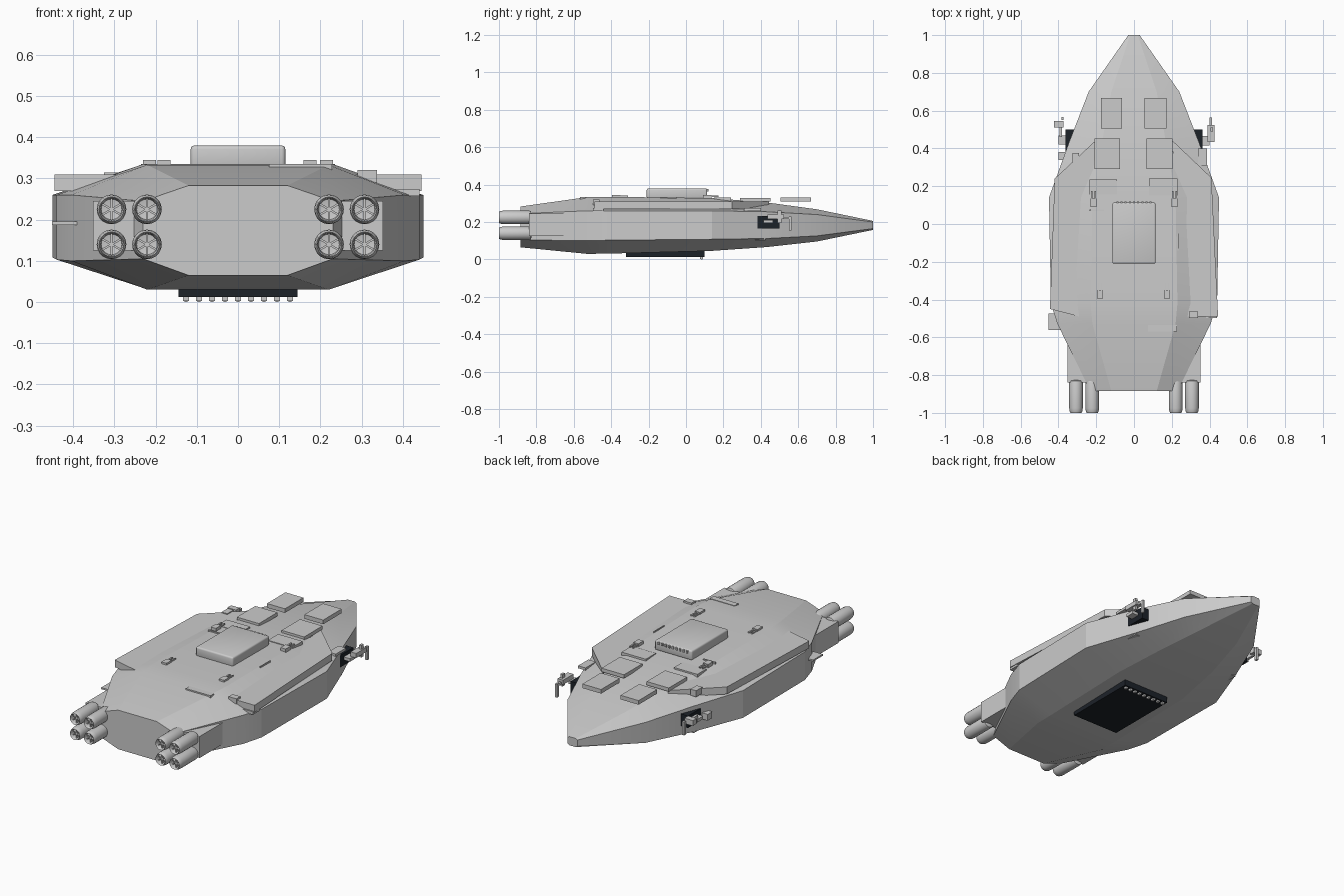
import bpy, bmesh, math
from mathutils import Matrix, Vector

dark = bpy.data.materials.new("dark_metal")
dark.diffuse_color = (0.012, 0.016, 0.022, 1)


def finish(name, bm, mat=None, smooth=None):
    bmesh.ops.recalc_face_normals(bm, faces=bm.faces)
    me = bpy.data.meshes.new(name)
    bm.to_mesh(me)
    bm.free()
    ob = bpy.data.objects.new(name, me)
    bpy.context.collection.objects.link(ob)
    if mat:
        me.materials.append(mat)
    if smooth:
        bpy.ops.object.select_all(action='DESELECT')
        bpy.context.view_layer.objects.active = ob
        ob.select_set(True)
        bpy.ops.object.shade_smooth_by_angle(angle=math.radians(smooth))
    return ob


def add_box(bm, x0, x1, y0, y1, z0, z1):
    m = Matrix.Translation(((x0 + x1) / 2, (y0 + y1) / 2, (z0 + z1) / 2))
    m = m @ Matrix.Diagonal((x1 - x0, y1 - y0, z1 - z0, 1))
    return bmesh.ops.create_cube(bm, size=1, matrix=m)["verts"]


def box(name, x, y, z, mat=None, bevel=0):
    bm = bmesh.new()
    add_box(bm, *x, *y, *z)
    if bevel:
        bmesh.ops.bevel(bm, geom=bm.edges[:], offset=bevel, segments=3,
                        profile=0.5, affect='EDGES')
    return finish(name, bm, mat, 30 if bevel else None)


def prism(name, pts, z0, z1):
    bm = bmesh.new()
    lo = [bm.verts.new((x, y, z0)) for x, y in pts]
    hi = [bm.verts.new((x, y, z1)) for x, y in pts]
    bm.faces.new(lo)
    bm.faces.new(hi)
    for i in range(len(pts)):
        j = (i + 1) % len(pts)
        bm.faces.new((lo[i], lo[j], hi[j], hi[i]))
    return finish(name, bm)


# Hull: octagonal sections (y, bottom half width, bottom z, side half width, side z low/high, top half width, top z)
sections = [
    (-0.885, 0.12, 0.065, 0.23, 0.105, 0.245, 0.12, 0.283),
    (-0.53, 0.22, 0.03, 0.405, 0.10, 0.26, 0.22, 0.333),
    (-0.42, 0.22, 0.031, 0.44, 0.103, 0.26, 0.23, 0.335),
    (0.14, 0.22, 0.046, 0.45, 0.108, 0.26, 0.22, 0.328),
    (0.43, 0.18, 0.066, 0.345, 0.112, 0.255, 0.17, 0.305),
    (0.70, 0.12, 0.096, 0.24, 0.126, 0.24, 0.12, 0.268),
    (1.0, 0.02, 0.158, 0.03, 0.165, 0.2, 0.02, 0.206)]
bm = bmesh.new()
rings = []
for y, wb, zb, ws, z1, z2, wt, zt in sections:
    half = [(wb, zb), (ws, z1), (ws, z2), (wt, zt)]
    loop = half + [(-x, z) for x, z in reversed(half)]
    rings.append([bm.verts.new((x, y, z)) for x, z in loop])
for a, b in zip(rings, rings[1:]):
    for i in range(8):
        j = (i + 1) % 8
        bm.faces.new((a[i], a[j], b[j], b[i]))
bm.faces.new(rings[0])
bm.faces.new(rings[-1])
finish("hull", bm, None, 14)

# Side armour slabs
prism("armour_right", [(0.2, 0.445), (0.41, 0.245), (0.445, -0.49), (0.28, -0.49)], 0.27, 0.31)
prism("armour_left", [(-0.2, 0.445), (-0.42, 0.24), (-0.445, -0.45), (-0.29, -0.49)], 0.27, 0.31)

# Deck house with a row of vents
box("deck_house", (-0.115, 0.115), (-0.21, 0.113), (0.325, 0.38), None, 0.009)
bm = bmesh.new()
for i in range(9):
    x = -0.088 + i * 0.022
    add_box(bm, x - 0.005, x + 0.005, 0.105, 0.119, 0.362, 0.376)
finish("deck_house_vents", bm)

# Belly bay with a row of lamps
box("belly_bay", (-0.145, 0.145), (-0.32, 0.10), (0.012, 0.048), dark)
bm = bmesh.new()
for i in range(9):
    x = -0.126 + i * 0.0315
    add_box(bm, x - 0.007, x + 0.007, 0.075, 0.092, 0.002, 0.02)
    add_box(bm, x - 0.004, x + 0.004, 0.079, 0.088, 0, 0.01)
finish("belly_lamps", bm)

# Deck hatches
for n, x, y, z in (("front_left", (-0.175, -0.064), (0.505, 0.668), (0.309, 0.332)),
                   ("front_right", (0.056, 0.172), (0.505, 0.668), (0.309, 0.332)),
                   ("rear_left", (-0.21, -0.074), (0.29, 0.452), (0.309, 0.329)),
                   ("rear_right", (0.066, 0.205), (0.29, 0.452), (0.309, 0.329))):
    box("hatch_" + n, x, y, z)

# Small deck turrets with twin barrels
for n, x, y in (("a", -0.215, 0.12), ("b", 0.215, 0.12), ("c", -0.18, -0.365), ("d", 0.175, -0.365)):
    bm = bmesh.new()
    add_box(bm, x - 0.016, x + 0.016, y - 0.03, y + 0.015, 0.32, 0.345)
    for s in (-0.009, 0.009):
        add_box(bm, x + s - 0.004, x + s + 0.004, y + 0.01, y + 0.055, 0.333, 0.341)
    finish("deck_turret_" + n, bm)

# Engine housings and thrusters
for side, s in (("left", -1), ("right", 1)):
    pts = [(0.175 * s, -0.84), (0.352 * s, -0.84), (0.352 * s, -0.62), (0.175 * s, -0.62)]
    prism("engine_housing_" + side, pts, 0.125, 0.245)
    for k, (cx, cz) in enumerate([(x, z) for x in (0.221, 0.307) for z in (0.14, 0.225)]):
        bm = bmesh.new()
        # turned profile: body, rounded lip, recessed bowl
        prof = [(0.0, -0.82), (0.033, -0.83), (0.036, -0.84), (0.036, -0.975), (0.034, -0.99),
                (0.030, -1.0), (0.027, -0.995), (0.025, -0.97), (0.0, -0.965)]
        verts = [bm.verts.new((r, y, 0)) for r, y in prof]
        edges = [bm.edges.new(e) for e in zip(verts, verts[1:])]
        bmesh.ops.spin(bm, geom=verts + edges, axis=(0, 1, 0), cent=(0, 0, 0),
                       angle=2 * math.pi, steps=20)
        bmesh.ops.remove_doubles(bm, verts=bm.verts, dist=0.0005)
        for i in range(3):
            v = add_box(bm, -0.026, 0.026, -0.985, -0.965, -0.0025, 0.0025)
            bmesh.ops.rotate(bm, verts=v, matrix=Matrix.Rotation(math.pi / 6 + i * math.pi / 3, 3, 'Y'))
        bmesh.ops.translate(bm, verts=bm.verts, vec=Vector((cx * s, 0, cz)))
        finish(f"thruster_{side}_{k}", bm, None, 35)

# Side gun mounts
for side, s in (("left", -1), ("right", 1)):
    box("gun_socket_" + side, sorted((0.30 * s, 0.362 * s)), (0.38, 0.50), (0.165, 0.232), dark)
    bm = bmesh.new()
    parts = [(0.355, 0.40, 0.415, 0.465, 0.195, 0.212), (0.39, 0.425, 0.435, 0.525, 0.215, 0.24),
             (0.405, 0.418, 0.49, 0.51, 0.195, 0.262), (0.40, 0.412, 0.52, 0.56, 0.215, 0.228),
             (0.40, 0.412, 0.55, 0.565, 0.155, 0.23)]
    if s < 0:
        parts = [(0.34, 0.40, 0.42, 0.468, 0.195, 0.212), (0.372, 0.424, 0.512, 0.545, 0.21, 0.24),
                 (0.38, 0.395, 0.46, 0.52, 0.20, 0.23), (0.372, 0.385, 0.55, 0.567, 0.155, 0.23),
                 (0.365, 0.40, 0.34, 0.38, 0.17, 0.205)]
    for x0, x1, *r in parts:
        add_box(bm, *sorted((x0 * s, x1 * s)), *r)
    finish("side_gun_" + side, bm)
    box("chin_fin_" + side, sorted((0.26 * s, 0.345 * s)), (0.36, 0.425), (0.103, 0.115))

# Plates, fins and other small fittings
for n, x, y, z in (("side_plate_right", (0.34, 0.386), (0.31, 0.40), (0.26, 0.274)),
                   ("rear_fin_left", (-0.452, -0.385), (-0.56, -0.475), (0.187, 0.196)),
                   ("rear_block_right", (0.29, 0.338), (-0.497, -0.462), (0.29, 0.32)),
                   ("rear_fin_right", (0.38, 0.44), (-0.497, -0.44), (0.258, 0.275)),
                   ("tail_strip", (0.075, 0.228), (-0.568, -0.535), (0.32, 0.335)),
                   ("deck_plate_right", (0.08, 0.23), (0.15, 0.24), (0.31, 0.331)),
                   ("deck_plate_left", (-0.235, -0.09), (0.155, 0.235), (0.31, 0.329)),
                   ("deck_rail_left", (-0.235, -0.16), (0.07, 0.078), (0.32, 0.335)),
                   ("deck_rail_right", (0.23, 0.235), (-0.14, -0.05), (0.32, 0.335)),
                   ("bow_post_left", (-0.325, -0.29), (0.32, 0.375), (0.28, 0.315))):
    box(n, x, y, z)
